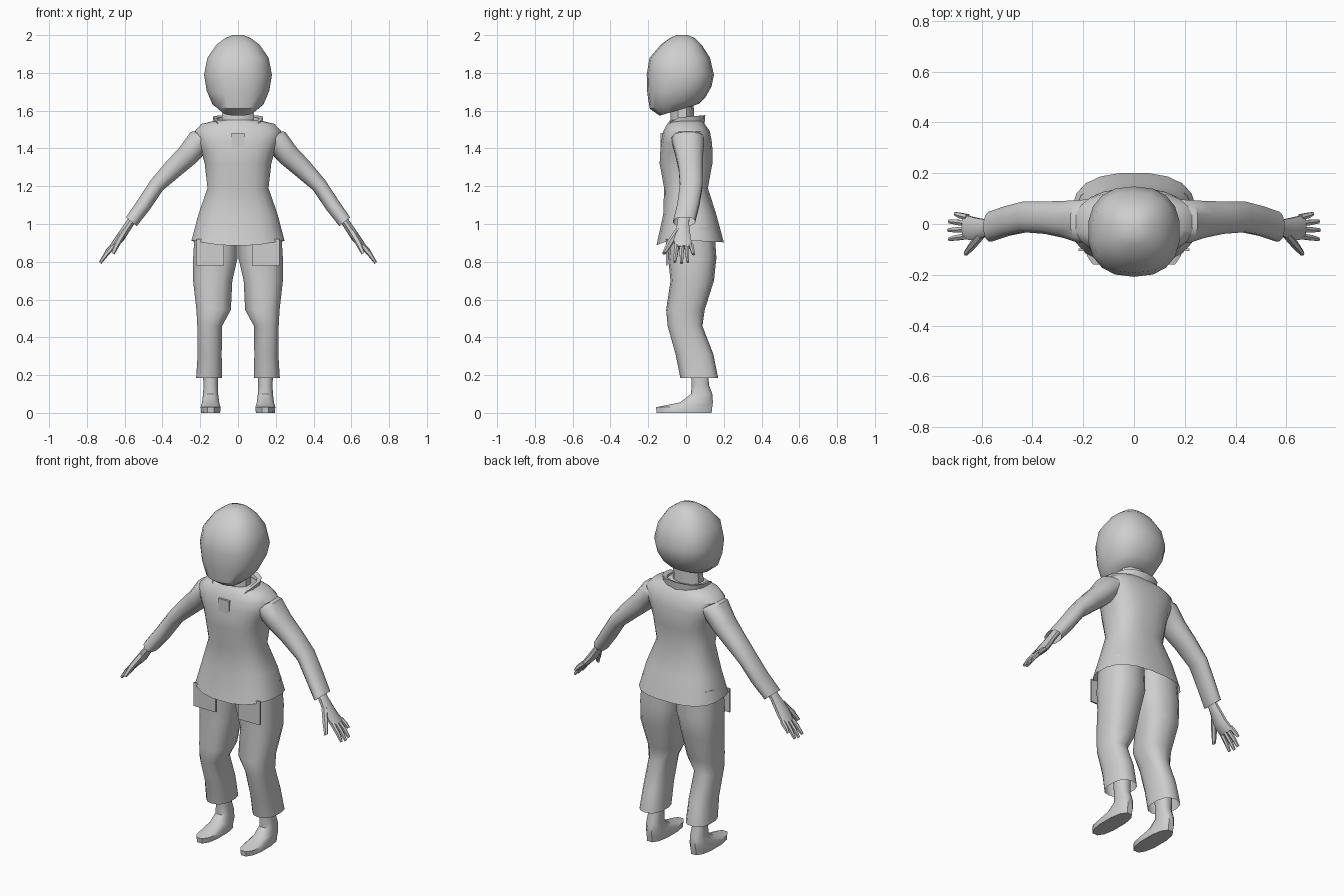
import bpy, bmesh, math
from mathutils import Vector

if "Cube" in bpy.data.objects:
    bpy.data.objects.remove(bpy.data.objects["Cube"])

mat = bpy.data.materials.new("light grey")
mat.diffuse_color = (0.62, 0.62, 0.62, 1)
mat.use_nodes = True
mat.node_tree.nodes["Principled BSDF"].inputs["Base Color"].default_value = mat.diffuse_color


def finish(name, bm, mirror=False):
    bmesh.ops.recalc_face_normals(bm, faces=bm.faces)
    me = bpy.data.meshes.new(name)
    bm.to_mesh(me)
    bm.free()
    me.materials.append(mat)
    ob = bpy.data.objects.new(name, me)
    bpy.context.collection.objects.link(ob)
    if mirror:
        ob.modifiers.new("mirror", 'MIRROR')
    return ob


def skin(name, loops, cap_start, cap_end, mirror):
    """Join rings of points into a tube."""
    bm = bmesh.new()
    rings = [[bm.verts.new(p) for p in loop] for loop in loops]
    n = len(rings[0])
    for a, b in zip(rings, rings[1:]):
        for i in range(n):
            j = (i + 1) % n
            bm.faces.new((a[i], a[j], b[j], b[i]))
    if cap_start:
        bm.faces.new(rings[0])
    if cap_end:
        bm.faces.new(rings[-1])
    return finish(name, bm, mirror)


def unit(i, n, p):
    """Point on a superellipse of power p."""
    a = 2 * math.pi * (i + 0.5) / n
    c, s = math.cos(a), math.sin(a)
    return (math.copysign(abs(c) ** (2 / p), c), math.copysign(abs(s) ** (2 / p), s))


def stack(name, rings, n=16, p=2.4, caps=(True, True), mirror=False):
    """Rings going up: z, cx, cy, rx, ry, tilt, front drop."""
    loops = []
    for z, cx, cy, rx, ry, *rest in rings:
        tilt, drop = (rest + [0, 0])[:2]
        loop = []
        for i in range(n):
            u, v = unit(i, n, p)
            loop.append((cx + rx * u, cy + ry * v,
                         z + tilt * ry * v - drop * max(0, -v) ** 3))
        loops.append(loop)
    return skin(name, loops, *caps, mirror)


def limb(name, rings, n=10, caps=(True, True)):
    """Mirrored tube along the lowered arm: x, y, z, half width in y, half thickness."""
    across = Vector((0.77, 0, 0.64))
    loops = []
    for x, y, z, ry, rv in rings:
        loop = []
        for i in range(n):
            u, v = unit(i, n, 2.2)
            loop.append(Vector((x, y, z)) + Vector((0, ry * u, 0)) + across * rv * v)
        loops.append(loop)
    return skin(name, loops, *caps, True)


def plate(name, x, y, z, sx, sy, sz, mirror=False):
    bm = bmesh.new()
    bmesh.ops.create_cube(bm, size=1)
    for v in bm.verts:
        v.co = (x + v.co.x * sx, y + v.co.y * sy, z + v.co.z * sz)
    return finish(name, bm, mirror)


# head and neck
stack("head", [
    (1.605, 0, -.035, .09, .105, .3), (1.64, 0, -.045, .137, .147, .2),
    (1.71, 0, -.035, .168, .17, .1), (1.79, 0, -.03, .182, .178),
    (1.88, 0, -.033, .164, .16), (1.95, 0, -.025, .115, .107),
    (1.985, 0, -.02, .068, .065), (2.0, 0, -.02, .03, .03)], n=18)
stack("neck", [(1.48, 0, -.02, .09, .065), (1.65, 0, -.02, .085, .06)], n=10)

# coat body, open at the hem
stack("coat_body", [
    (.912, 0, .022, .248, .18, -.05, .035), (1.05, 0, .02, .212, .142),
    (1.19, 0, 0, .163, .117), (1.32, 0, 0, .178, .141),
    (1.38, 0, .002, .195, .14), (1.43, 0, .003, .22, .136),
    (1.49, 0, .003, .232, .125), (1.53, 0, 0, .195, .1),
    (1.55, 0, 0, .11, .085)], n=20, p=2.6, caps=(False, True))

# standing collar dipping at the front, with a small tab
stack("collar", [
    (1.515, 0, -.01, .125, .108, .1, .05), (1.567, 0, -.01, .136, .112, .08, .08),
    (1.56, 0, -.01, .11, .09, .08, .08), (1.51, 0, -.01, .1, .08, .1, .05)],
    n=14, caps=(False, False))
plate("collar_tab", 0, -.118, 1.445, .07, .032, .075)

# sleeves
limb("sleeve", [
    (.12, .01, 1.46, .09, .065), (.2, .01, 1.445, .088, .068),
    (.265, .018, 1.365, .075, .062), (.34, .025, 1.295, .066, .055),
    (.43, .028, 1.205, .062, .043), (.5, .012, 1.1, .06, .042),
    (.565, -.01, 1.012, .06, .038)], n=12, caps=(True, False))

# hands
limb("palm", [
    (.53, -.008, 1.07, .032, .022), (.575, -.015, 1.0, .032, .022),
    (.625, -.02, .925, .047, .024), (.667, -.012, .875, .05, .016)])
for nm, y0, y1, x, z in (("index", -.048, -.06, .73, .795), ("middle", -.022, -.024, .733, .79),
                         ("ring", .003, .01, .73, .795), ("little", .027, .04, .707, .835)):
    limb(nm + "_finger", [
        (.655, y0, .89, .013, .014),
        ((.655 + x) / 2 + .004, (y0 + y1) / 2, (.89 + z) / 2, .012, .013),
        (x - .003, y1, z + .004, .008, .008)], n=6)
limb("thumb", [
    (.6, -.04, .965, .02, .018), (.638, -.085, .9, .018, .017),
    (.663, -.115, .845, .011, .011)], n=6)

# trouser legs, open at the cuff
stack("trouser_leg", [
    (.185, .153, .07, .07, .1), (.31, .15, .045, .065, .1),
    (.46, .15, -.005, .067, .092), (.545, .129, -.003, .093, .102),
    (.7, .134, .033, .106, .115), (.82, .12, .033, .12, .128),
    (.98, .115, .03, .115, .12)], n=14, p=2.5, caps=(False, True), mirror=True)
plate("front_flap", .147, -.102, .85, .145, .009, .14, mirror=True)

# bare feet
stack("foot", [
    (0, .145, -.01, .052, .15), (.03, .145, -.01, .054, .153),
    (.055, .145, .055, .047, .09), (.1, .145, .083, .041, .058),
    (.15, .145, .075, .039, .047), (.3, .147, .07, .045, .05)],
    n=12, mirror=True)

# smooth shading with sharp edges kept
bpy.ops.object.select_all(action='SELECT')
bpy.context.view_layer.objects.active = bpy.data.objects["head"]
bpy.ops.object.shade_smooth_by_angle(angle=math.radians(40))
